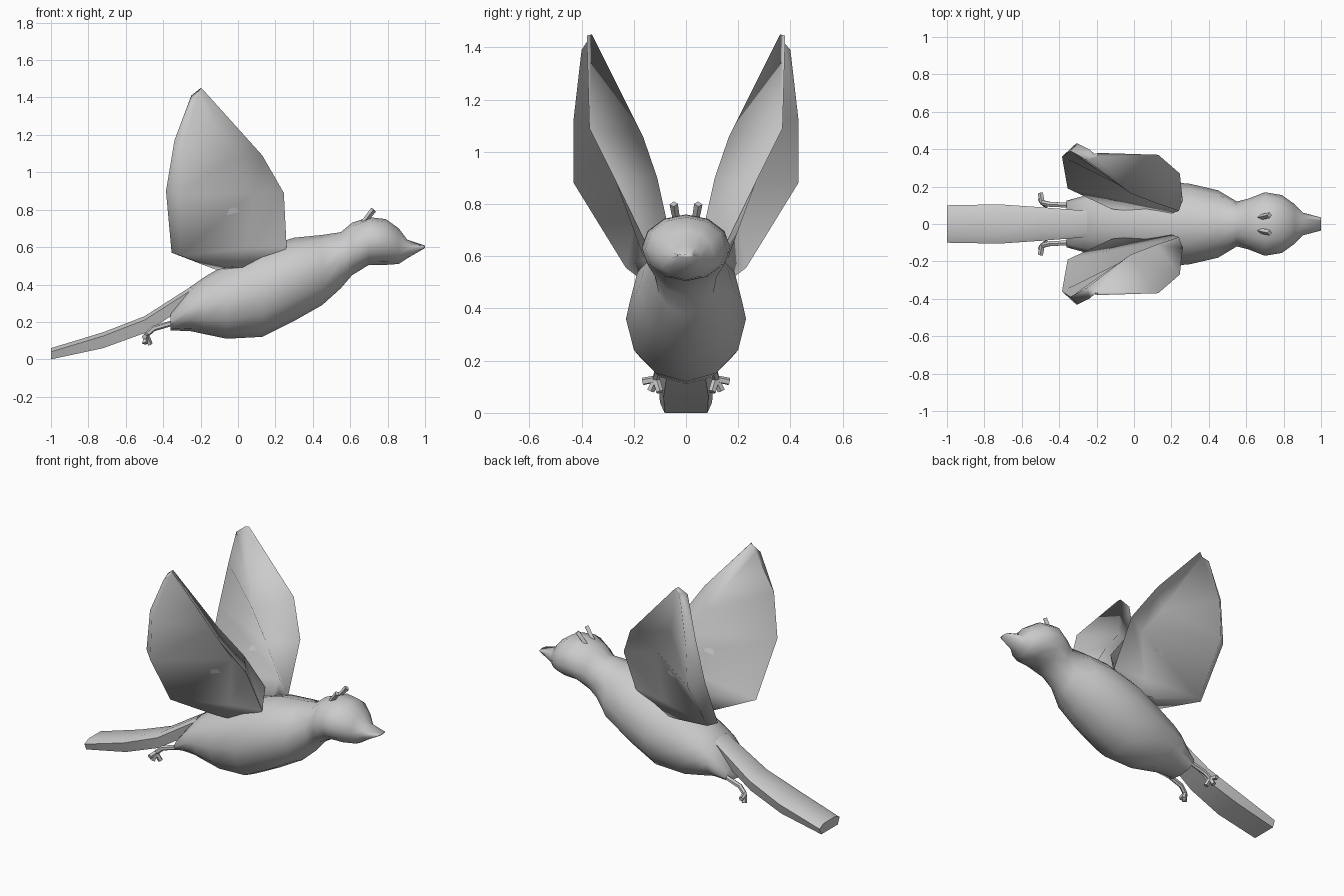
import bpy, bmesh, math
from mathutils import Vector

cube = bpy.data.objects.get("Cube")
if cube:
    bpy.data.objects.remove(cube, do_unlink=True)

grey = bpy.data.materials.new("plain grey")
grey.use_nodes = True
grey.diffuse_color = (0.6, 0.6, 0.6, 1)
grey.node_tree.nodes["Principled BSDF"].inputs["Base Color"].default_value = (0.6, 0.6, 0.6, 1)


def loft(name, rings, angle=45):
    """Skin a list of equal-length point rings and cap both ends."""
    bm = bmesh.new()
    loops = [[bm.verts.new(p) for p in ring] for ring in rings]
    n = len(loops[0])
    for a, b in zip(loops, loops[1:]):
        for i in range(n):
            j = (i + 1) % n
            bm.faces.new((a[i], a[j], b[j], b[i]))
    bm.faces.new(loops[0])
    bm.faces.new(loops[-1])
    bmesh.ops.recalc_face_normals(bm, faces=bm.faces)
    mesh = bpy.data.meshes.new(name)
    bm.to_mesh(mesh)
    bm.free()
    mesh.materials.append(grey)
    obj = bpy.data.objects.new(name, mesh)
    bpy.context.collection.objects.link(obj)
    bpy.ops.object.select_all(action='DESELECT')
    obj.select_set(True)
    bpy.context.view_layer.objects.active = obj
    bpy.ops.object.shade_smooth_by_angle(angle=math.radians(angle))


def pair(name, rings, angle=45):
    """Build a left part and its mirror image on the right."""
    loft("left_" + name, rings, angle)
    loft("right_" + name, [[(x, -y, z) for x, y, z in r] for r in rings], angle)


def tube(path, radii, sides=6):
    """Rings of a round limb following a path."""
    pts = [Vector(p) for p in path]
    rings = []
    for i, p in enumerate(pts):
        d = (pts[min(i + 1, len(pts) - 1)] - pts[max(i - 1, 0)]).normalized()
        u = d.cross(Vector((0, 1, 0))).normalized()
        v = d.cross(u)
        angles = [2 * math.pi * k / sides for k in range(sides)]
        rings.append([tuple(p + radii[i] * (u * math.cos(a) + v * math.sin(a))) for a in angles])
    return rings


# Body, head and beak: x, top, bottom, half width
profile = [
    (-0.36, 0.25, 0.155, 0.125), (-0.25, 0.39, 0.15, 0.155), (-0.18, 0.44, 0.135, 0.175),
    (-0.06, 0.51, 0.11, 0.2), (0.13, 0.60, 0.12, 0.23), (0.30, 0.65, 0.205, 0.215),
    (0.45, 0.665, 0.29, 0.18), (0.55, 0.68, 0.38, 0.12), (0.61, 0.73, 0.45, 0.135),
    (0.70, 0.76, 0.505, 0.17), (0.79, 0.75, 0.505, 0.155), (0.86, 0.70, 0.51, 0.105),
    (0.905, 0.64, 0.54, 0.06), (1.0, 0.608, 0.595, 0.035),
]
sides = 12
body = []
for x, top, bottom, half in profile:
    mid, high = (top + bottom) / 2, (top - bottom) / 2
    body.append([(x, half * math.sin(2 * math.pi * k / sides),
                  mid + high * math.cos(2 * math.pi * k / sides)) for k in range(sides)])
loft("body", body, 75)

# Tail: x, top, bottom, half width; narrower underneath
tail = [(-1.0, 0.06, 0.0, 0.1), (-0.72, 0.145, 0.06, 0.105),
        (-0.5, 0.23, 0.14, 0.09), (-0.25, 0.39, 0.3, 0.07)]
loft("tail", [[(x, -w, t - 0.02), (x, -w * 0.6, t), (x, w * 0.6, t), (x, w, t - 0.02),
               (x, w * 0.82, b), (x, -w * 0.82, b)] for x, t, b, w in tail], 30)

# Wings, cupped outward: each section runs leading edge, inner ridge,
# trailing edge, outer rim, outer hollow
wing = [
    [(0.2, 0.1, 0.5), (0.18, 0.05, 0.54), (-0.12, 0.08, 0.48),
     (-0.04, 0.15, 0.495), (0.06, 0.13, 0.49)],
    [(0.26, 0.13, 0.6), (0.24, 0.07, 0.72), (-0.355, 0.19, 0.57),
     (-0.31, 0.23, 0.555), (0.05, 0.16, 0.59)],
    [(0.245, 0.27, 0.89), (0.12, 0.11, 0.9), (-0.385, 0.36, 0.9),
     (-0.31, 0.43, 0.88), (0.08, 0.17, 0.89)],
    [(0.13, 0.37, 1.09), (-0.02, 0.165, 1.06), (-0.34, 0.39, 1.17),
     (-0.3, 0.43, 1.13), (-0.04, 0.215, 1.07)],
    [(-0.19, 0.38, 1.445), (-0.2, 0.36, 1.45), (-0.25, 0.34, 1.41),
     (-0.24, 0.4, 1.39), (-0.21, 0.375, 1.42)],
]
pair("wing", wing, 95)

# Legs and toes
ankle = (-0.49, 0.115, 0.13)
pair("leg", tube([(-0.33, 0.1, 0.2), (-0.45, 0.105, 0.165), ankle], [0.015, 0.015, 0.014]))
toes = {"outer_toe": (-0.5, 0.165, 0.12), "middle_toe": (-0.5, 0.135, 0.085),
        "inner_toe": (-0.47, 0.1, 0.08)}
for name, end in toes.items():
    pair(name, tube([ankle, end], [0.014, 0.015], 5))

# Crest prongs on the head
pair("crest", tube([(0.67, 0.035, 0.73), (0.725, 0.047, 0.8)], [0.014, 0.016], 4))
